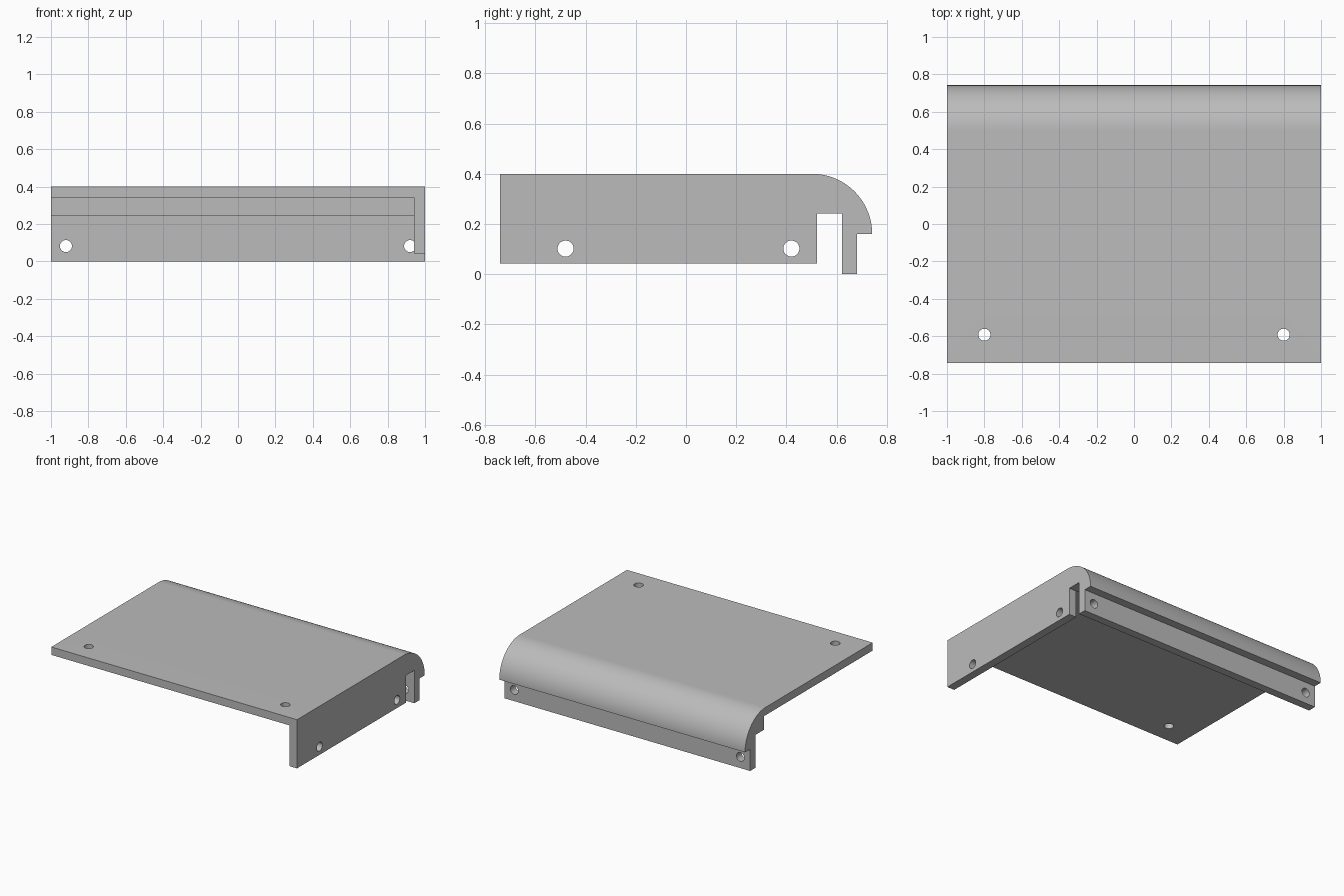
import bpy, bmesh, math
from mathutils import Matrix, Vector

cube = bpy.data.objects.get("Cube")
if cube:
    bpy.data.objects.remove(cube, do_unlink=True)

grey = bpy.data.materials.new("light_grey")
grey.use_nodes = True
colour = (0.5, 0.5, 0.5, 1)
grey.diffuse_color = colour
grey.node_tree.nodes["Principled BSDF"].inputs["Base Color"].default_value = colour


def finish(name, bm):
    bmesh.ops.recalc_face_normals(bm, faces=bm.faces[:])
    mesh = bpy.data.meshes.new(name)
    bm.to_mesh(mesh)
    bm.free()
    mesh.materials.append(grey)
    obj = bpy.data.objects.new(name, mesh)
    bpy.context.collection.objects.link(obj)
    return obj


def extrude_x(name, profile, x0, x1):
    """Extrude a (y, z) profile along x."""
    bm = bmesh.new()
    face = bm.faces.new([bm.verts.new((x0, y, z)) for y, z in profile])
    new = bmesh.ops.extrude_face_region(bm, geom=[face])["geom"]
    verts = [v for v in new if isinstance(v, bmesh.types.BMVert)]
    bmesh.ops.translate(bm, verts=verts, vec=(x1 - x0, 0, 0))
    return finish(name, bm)


def hole_cutter(name, centre, axis, length=0.2, radius=0.032):
    bm = bmesh.new()
    turn = Vector((0, 0, 1)).rotation_difference(Vector(axis)).to_matrix().to_4x4()
    bmesh.ops.create_cone(bm, cap_ends=True, segments=48, radius1=radius,
                          radius2=radius, depth=length,
                          matrix=Matrix.Translation(centre) @ turn)
    return finish(name, bm)


HALF_DEPTH = 0.742
PANEL_END, LIP_IN, LIP_OUT = 0.522, 0.622, 0.682
RADIUS, NOSE_Z = 0.24, 0.16

# Side outline: end panel, slot, hanging lip and rounded nose
outline = [(-HALF_DEPTH, 0.042), (PANEL_END, 0.042), (PANEL_END, 0.242),
           (LIP_IN, 0.242), (LIP_IN, 0), (LIP_OUT, 0), (LIP_OUT, NOSE_Z)]
steps = 32
for i in range(steps + 1):
    a = math.pi / 2 * i / steps
    outline.append((HALF_DEPTH - RADIUS + RADIUS * math.cos(a),
                    NOSE_Z + RADIUS * math.sin(a)))
outline.append((-HALF_DEPTH, 0.4))
cover = extrude_x("cover_plate", outline, -1, 1)

# Hollow under the top, leaving one end panel
hollow = [(-1, -0.1), (PANEL_END, -0.1), (PANEL_END, 0.342), (-1, 0.342)]
cutters = [extrude_x("hollow_cutter", hollow, -1.1, 0.94)]

# Screw holes in the top, the lip and the end panel
for x in (-1, 1):
    cutters.append(hole_cutter("top_hole_cutter", (0.8 * x, -0.592, 0.38), (0, 0, 1)))
    cutters.append(hole_cutter("lip_hole_cutter", (0.92 * x, 0.652, 0.082), (0, 1, 0), 0.1))
for y in (-0.48, 0.42):
    cutters.append(hole_cutter("panel_hole_cutter", (0.97, y, 0.102), (1, 0, 0)))

for cutter in cutters:
    cutter.hide_render = True
    mod = cover.modifiers.new(cutter.name, "BOOLEAN")
    mod.operation = "DIFFERENCE"
    mod.solver = "EXACT"
    mod.object = cutter

# Bake the cuts and drop the cutters
bpy.context.view_layer.update()
graph = bpy.context.evaluated_depsgraph_get()
baked = bpy.data.meshes.new_from_object(cover.evaluated_get(graph))
cover.modifiers.clear()
cover.data = baked
baked.materials.clear()
baked.materials.append(grey)
for poly in baked.polygons:
    poly.material_index = 0
for cutter in cutters:
    bpy.data.objects.remove(cutter, do_unlink=True)

bpy.ops.object.select_all(action="DESELECT")
cover.select_set(True)
bpy.context.view_layer.objects.active = cover
bpy.ops.object.shade_smooth_by_angle(angle=math.radians(30))
